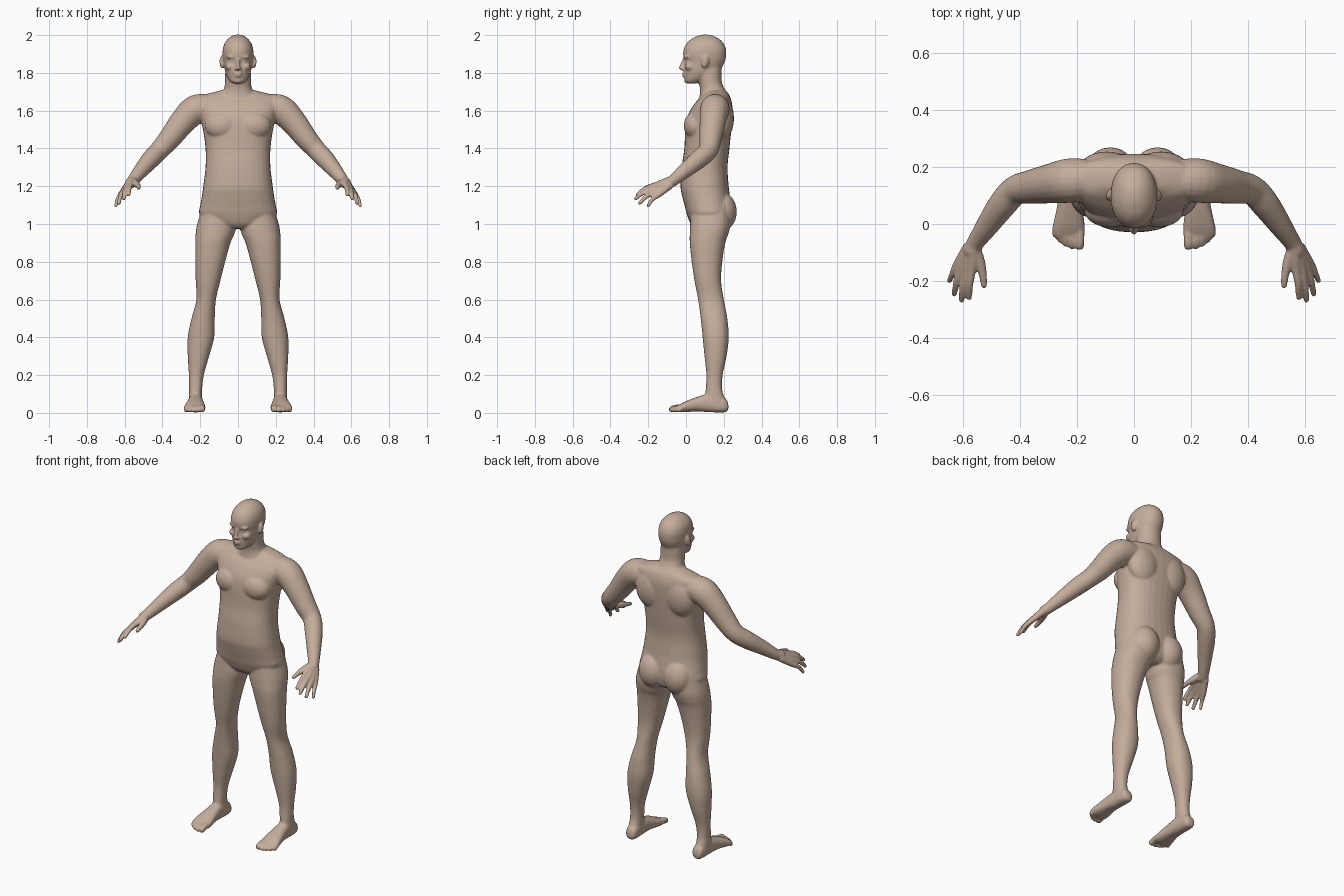
import bpy, bmesh, math
from mathutils import Vector, Matrix

bm = bmesh.new()
N = 32


def catmull(rows, steps=5):
    """Smoothly densify a list of equal-length tuples."""
    out = []
    for i in range(len(rows) - 1):
        p = [rows[max(0, min(len(rows) - 1, i + k))] for k in (-1, 0, 1, 2)]
        for s in range(steps):
            t = s / steps
            out.append([0.5 * (2 * b + (c - a) * t + (2 * a - 5 * b + 4 * c - d) * t * t
                               + (3 * b - a - 3 * c + d) * t ** 3) for a, b, c, d in zip(*p)])
    out.append(list(rows[-1]))
    return out


def skin(rings):
    """Bridge closed rings of points and cap both ends."""
    vs = [[bm.verts.new(p) for p in r] for r in rings]
    for a, b in zip(vs, vs[1:]):
        for i in range(len(a)):
            j = (i + 1) % len(a)
            bm.faces.new((a[i], a[j], b[j], b[i]))
    bm.faces.new(vs[0][::-1])
    bm.faces.new(vs[-1])


def loft(rows, axis='z', p=2.2):
    """Rows: (station, x0, x1, v0, v1); v is y for axis z, and z for axis y."""
    rings = []
    for t, x0, x1, v0, v1 in catmull(rows):
        ring = []
        for k in range(N):
            a = 2 * math.pi * k / N
            c, s = math.cos(a), math.sin(a)
            x = (x0 + x1) / 2 + (x1 - x0) / 2 * math.copysign(abs(c) ** (2 / p), c)
            v = (v0 + v1) / 2 + (v1 - v0) / 2 * math.copysign(abs(s) ** (2 / p), s)
            ring.append((x, v, t) if axis == 'z' else (x, t, v))
        rings.append(ring)
    skin(rings)


def blob(c, r, rot=(0, 0, 0)):
    m = Matrix.Translation(c)
    for ang, ax in zip(rot, 'XYZ'):
        m = m @ Matrix.Rotation(ang, 4, ax)
    m = m @ Matrix.Diagonal((*r, 1))
    bmesh.ops.create_uvsphere(bm, u_segments=24, v_segments=16, radius=1, matrix=m)


def limb(pts, steps=5):
    """Round tube through (x, y, z, radius) points with ball ends."""
    path = catmull(pts, steps)
    rings = []
    for i, q in enumerate(path):
        d = Vector(path[min(i + 1, len(path) - 1)][:3]) - Vector(path[max(i - 1, 0)][:3])
        u = d.cross(Vector((0.3, 0.2, 1))).normalized()
        w = d.cross(u).normalized()
        rings.append([Vector(q[:3]) + q[3] * (u * math.cos(a) + w * math.sin(a))
                      for a in (2 * math.pi * k / 20 for k in range(20))])
    skin(rings)
    for q in (pts[0], pts[-1]):
        blob(q[:3], (q[3],) * 3)


# leg
loft([(1.10, .04, .185, .03, .23), (1.0, .012, .216, .022, .235), (.95, .018, .224, .02, .225),
      (.9, .04, .226, .02, .208), (.8, .068, .226, .03, .192), (.7, .093, .224, .045, .186),
      (.6, .117, .220, .064, .2), (.5, .123, .246, .078, .219), (.4, .126, .266, .088, .226),
      (.3, .153, .266, .098, .215), (.2, .181, .26, .108, .194), (.12, .19, .259, .104, .192),
      (.06, .19, .26, .10, .212), (.015, .195, .255, .12, .212)])
# foot and toes
loft([(.224, .205, .242, .018, .045), (.205, .19, .256, .003, .08), (.12, .186, .262, .004, .10),
      (.06, .181, .27, .008, .085), (0, .173, .283, .004, .062), (-.03, .172, .286, .004, .047),
      (-.048, .178, .278, .008, .036)], 'y', 2.4)
for x, y, r in ((.191, -.074, .0175), (.217, -.076, .0135), (.238, -.068, .013),
                (.257, -.055, .0125), (.274, -.038, .0125)):
    limb([(x, -.01, .03, r), (x, y + .02, .026, r), (x, y, r + .002, r)])
# buttock, chest and shoulder blade
blob((.083, .185, 1.065), (.088, .084, .105))
blob((.085, .05, 1.52), (.09, .062, .075))
blob((.095, .19, 1.56), (.1, .064, .12))
# arm
limb([(.15, .155, 1.615, .072), (.225, .152, 1.605, .078), (.29, .142, 1.545, .07),
      (.36, .13, 1.455, .06), (.415, .118, 1.392, .052), (.46, .07, 1.345, .05),
      (.51, .0, 1.287, .041), (.555, -.065, 1.232, .031), (.568, -.09, 1.218, .03)])
# palm and fingers
fingers = (((.568, -.160, 1.207), (.578, -.264, 1.152)), ((.590, -.168, 1.190), (.605, -.272, 1.130)),
           ((.608, -.160, 1.172), (.631, -.250, 1.106)), ((.621, -.145, 1.155), (.648, -.203, 1.092)))
for i, (k, tip) in enumerate(fingers):
    k, tip = Vector(k), Vector(tip)
    wrist = Vector((.561 + .007 * i, -.085, 1.232 - .009 * i))
    mid = k.lerp(tip, .5) + Vector((.003, -.004, .007))
    r = .0115 if i == 3 else .0125
    limb([(*wrist, .021), (*wrist.lerp(k, .5), .0185), (*k, .0155), (*mid, r), (*tip.lerp(mid, .12), r - .002)])
limb([(.557, -.09, 1.225, .022), (.54, -.135, 1.212, .019), (.53, -.175, 1.203, .0145),
      (.526, -.215, 1.192, .0115)])
# ear, brow, eye, cheek
blob((.085, .102, 1.858), (.012, .021, .034), (-.2, 0, .35))
blob((.03, .008, 1.884), (.032, .02, .011))
blob((.031, .01, 1.862), (.014, .0145, .01))
blob((.042, .022, 1.833), (.025, .029, .022))
blob((.009, -.018, 1.822), (.010, .012, .009))

# mirror all side parts
dup = bmesh.ops.duplicate(bm, geom=bm.verts[:] + bm.edges[:] + bm.faces[:])['geom']
for g in dup:
    if isinstance(g, bmesh.types.BMVert):
        g.co.x *= -1
bmesh.ops.reverse_faces(bm, faces=[g for g in dup if isinstance(g, bmesh.types.BMFace)])

# torso
loft([(z, -h, h, a, b) for z, h, a, b in (
    (.975, .07, .05, .19), (1.0, .15, .025, .225), (1.05, .204, .005, .238), (1.1, .2, -.008, .238),
    (1.15, .191, -.021, .232), (1.2, .184, -.029, .226), (1.3, .172, -.023, .22),
    (1.4, .172, -.009, .23), (1.5, .186, -.004, .24), (1.57, .203, .008, .245),
    (1.63, .222, .04, .245), (1.672, .21, .078, .234), (1.695, .14, .1, .22), (1.71, .08, .11, .205))], p=2.35)
# neck
loft([(z, -h, h, a, b) for z, h, a, b in (
    (1.62, .12, .06, .24), (1.68, .095, .072, .23), (1.715, .075, .074, .205), (1.75, .069, .068, .19),
    (1.8, .068, .06, .188), (1.84, .065, .06, .19))])
# head
loft([(z, -h, h, a, b) for z, h, a, b in (
    (1.744, .024, .006, .05), (1.755, .042, -.006, .085), (1.785, .06, -.009, .14), (1.82, .071, -.011, .185),
    (1.86, .078, -.006, .206), (1.885, .081, -.014, .212), (1.92, .081, -.014, .213), (1.955, .072, .002, .2),
    (1.98, .053, .028, .176), (1.995, .032, .06, .145), (2.002, .012, .085, .12))], p=2.15)
# nose, lips, chin
limb([(0, -.006, 1.878, .009), (0, -.019, 1.848, .010), (0, -.027, 1.826, .0115)])
blob((0, -.009, 1.797), (.023, .013, .0065))
blob((0, -.009, 1.784), (.020, .012, .0065))
blob((0, .004, 1.758), (.022, .014, .013))

mesh = bpy.data.meshes.new("body")
bm.to_mesh(mesh)
bm.free()
body = bpy.data.objects.new("body", mesh)
bpy.context.collection.objects.link(body)

# fuse the parts into one continuous skin
fuse = body.modifiers.new("fuse", 'REMESH')
fuse.mode = 'VOXEL'
fuse.voxel_size = 0.0055
fuse.use_smooth_shade = True
soften = body.modifiers.new("soften", 'SMOOTH')
soften.factor = 0.5
soften.iterations = 7

skin_mat = bpy.data.materials.new("skin")
skin_mat.diffuse_color = (.56, .42, .33, 1)
mesh.materials.append(skin_mat)
